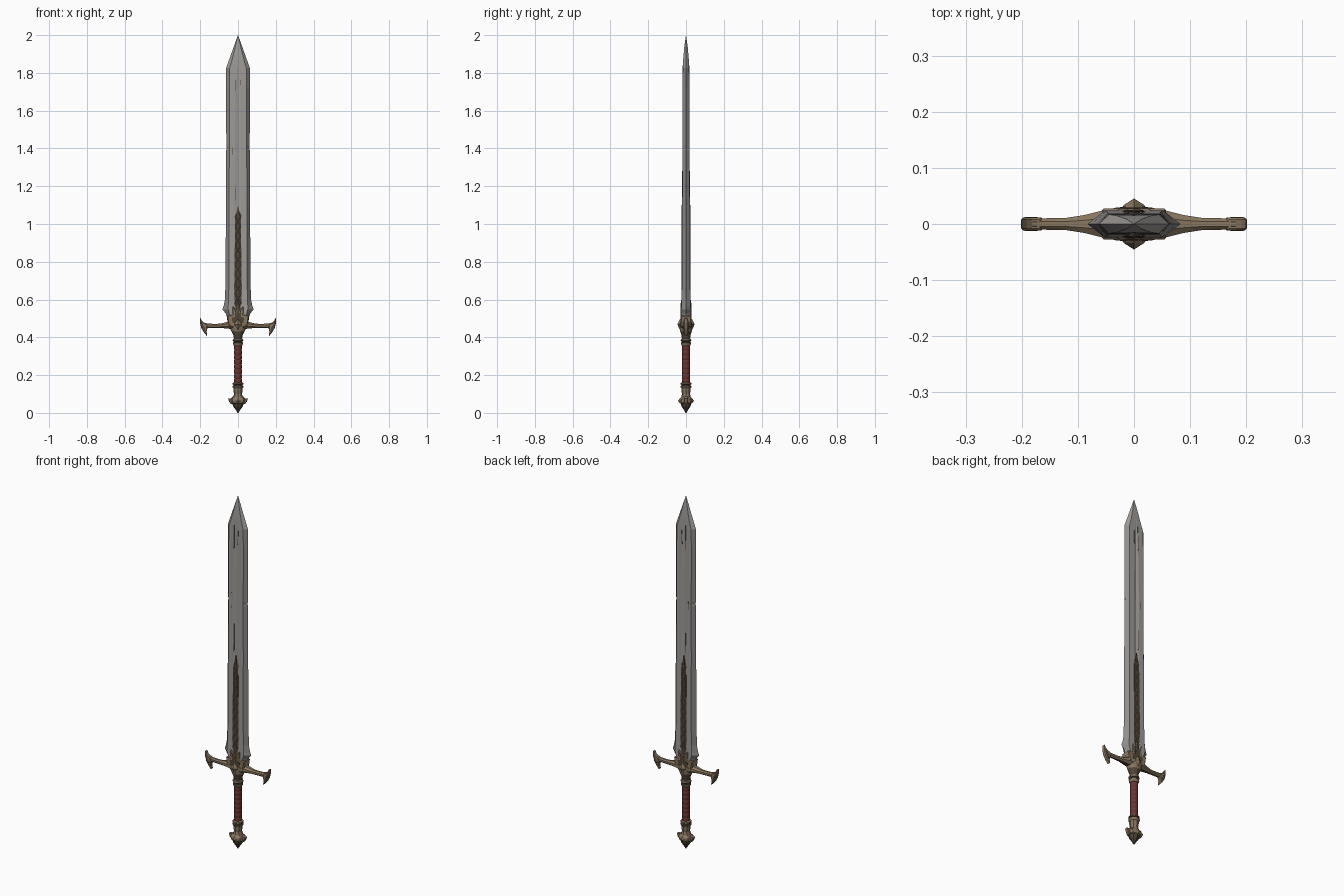
import bpy, bmesh, math

if "Cube" in bpy.data.objects:
    bpy.data.objects.remove(bpy.data.objects["Cube"])

def material(name, rgb):
    m = bpy.data.materials.new(name)
    m.diffuse_color = (*rgb, 1)
    m.use_nodes = True
    m.node_tree.nodes["Principled BSDF"].inputs["Base Color"].default_value = m.diffuse_color
    return m

STEEL = material("steel", (0.34, 0.325, 0.31))
EDGE = material("worn steel edge", (0.28, 0.27, 0.26))
BRONZE = material("aged bronze", (0.25, 0.185, 0.115))
DARK = material("dark tarnish", (0.085, 0.06, 0.04))
RED = material("red leather", (0.15, 0.036, 0.03))
WRAP = material("dark red wrap", (0.10, 0.025, 0.02))

def finish(name, bm, mats, rule=None):
    bmesh.ops.remove_doubles(bm, verts=bm.verts, dist=1e-5)
    bmesh.ops.recalc_face_normals(bm, faces=bm.faces)
    if rule:
        for f in bm.faces:
            f.material_index = rule(f)
    me = bpy.data.meshes.new(name)
    bm.to_mesh(me)
    bm.free()
    for m in mats:
        me.materials.append(m)
    ob = bpy.data.objects.new(name, me)
    bpy.context.collection.objects.link(ob)
    return ob

def loft(name, rings, mats, rule=None):
    bm = bmesh.new()
    vs = [[bm.verts.new(p) for p in r] for r in rings]
    n = len(rings[0])
    for a, b in zip(vs, vs[1:]):
        for i in range(n):
            j = (i + 1) % n
            bm.faces.new((a[i], a[j], b[j], b[i]))
    bm.faces.new(vs[0])
    bm.faces.new(vs[-1])
    return finish(name, bm, mats, rule)

def turned(name, rows, mats, rule=None, n=12):
    # rows of z, x radius, y radius
    return loft(name, [[(rx * math.cos(i * math.tau / n), ry * math.sin(i * math.tau / n), z)
                        for i in range(n)] for z, rx, ry in rows], mats, rule)

def plate(name, pts, y0, y1, mat, bevel=0.0):
    bm = bmesh.new()
    f = bm.faces.new([bm.verts.new((x, y0, z)) for x, z in pts])
    g = bmesh.ops.extrude_face_region(bm, geom=[f])
    for v in g["geom"]:
        if isinstance(v, bmesh.types.BMVert):
            v.co.y = y1
    ob = finish(name, bm, [mat])
    if bevel:
        b = ob.modifiers.new("bevel", "BEVEL")
        b.width = bevel
        b.segments = 1
    return ob

# blade: bevelled edges, shallow fuller, flared base, pointed tip
def section(z, w, b, f, t, d):
    front = [(w, 0), (b, -t), (f, -t), (0, -t + d), (-f, -t), (-b, -t), (-w, 0)]
    back = [(x, -y) for x, y in front[-2:0:-1]]
    return [(x, y, z) for x, y in front + back]

blade_rows = [(0.47, .055, .040, .020, .024, .004), (0.505, .058, .042, .020, .024, .004),
              (0.525, .064, .046, .020, .024, .004), (0.548, .083, .052, .020, .024, .004),
              (0.565, .076, .052, .020, .024, .004), (0.60, .069, .050, .020, .023, .004),
              (0.70, .066, .048, .019, .022, .004), (1.10, .064, .047, .018, .020, .004),
              (1.39, .063, .046, .016, .019, .004), (1.40, .059, .045, .016, .019, .004),
              (1.415, .062, .046, .016, .019, .004), (1.72, .063, .046, .012, .018, .004),
              (1.825, .063, .044, .005, .017, .001), (1.87, .047, .031, .003, .015, 0),
              (1.94, .022, .014, .001, .009, 0), (2.0, .0006, .0004, .0002, .0003, 0)]
loft("blade", [section(*r) for r in blade_rows], [STEEL, EDGE],
     lambda f: 1 if abs(f.calc_center_median().x) > 0.051 and f.calc_center_median().z < 1.83 else 0)

# engraved scroll panel in the fuller, with intertwined vines, both sides
for side, s in (("front", -1), ("back", 1)):
    plate(f"engraving_ground_{side}",
          [(-.022, .50), (.022, .50), (.019, .75), (.015, 1.03), (0, 1.10), (-.015, 1.03), (-.019, .75)],
          s * .016, s * .0225, DARK)
    for k, ph in enumerate((0, math.pi)):
        bm = bmesh.new()
        prev = None
        for i in range(121):
            z = 0.50 + 0.56 * i / 120
            x = (0.016 - 0.005 * i / 120) * math.sin(z * 62 + ph)
            y = s * (0.0245 - 0.002 * i / 120)
            cur = [bm.verts.new((x + dx, y + dy, z + dz)) for dx, dy, dz in
                   ((-.0045, -s * .003, -.003), (0, s * .001, 0), (.0045, -s * .003, .003))]
            if prev:
                for a in range(2):
                    bm.faces.new((prev[a], prev[a + 1], cur[a + 1], cur[a]))
            prev = cur
        finish(f"vine_{side}_{k}", bm, [BRONZE])
    # dark scratches toward the point
    for x, z, h in ((-.012, 1.70, .14), (.012, 1.73, .08), (-.028, 1.36, .09), (-.012, 1.12, .16)):
        y = s * .0165
        plate(f"scratch_{side}", [(x - .0015, z), (x + .0015, z + .01), (x + .002, z + h)],
              y, s * (.0202 if z < 1.3 else .0195), DARK)

# leaf-shaped langets rising from the guard
half = [(0, .60), (.012, .545), (.030, .57), (.029, .52), (.058, .515), (.050, .46)]
leaf = half + [(-x, z) for x, z in half[:0:-1]]
plate("langets", leaf, -.028, .028, BRONZE, .004)
for s in (-1, 1):
    plate("langet_inlay", [(x * .55, .47 + (z - .47) * .75) for x, z in leaf],
          s * .025, s * .0295, DARK)

# cross guard arms
arm = [(0, .466, .027, .034), (.03, .466, .025, .032), (.06, .464, .018, .025), (.09, .461, .013, .017),
       (.12, .460, .012, .012), (.16, .461, .013, .011), (.185, .464, .016, .010)]
arm = [(-x, *r) for x, *r in arm[:0:-1]] + arm
loft("cross_guard", [[(x, hy * math.cos(a), zc + hz * math.sin(a))
                      for a in [(i + .5) * math.tau / 8 for i in range(8)]]
                     for x, zc, hz, hy in arm], [BRONZE, DARK],
     lambda f: 1 if f.normal.z < -.85 else 0)

# crescent ends, boss on each face
for s in (-1, 1):
    plate("guard_crescent", [(s * x, z) for x, z in
          [(.200, .505), (.201, .475), (.194, .448), (.180, .425), (.163, .405),
           (.166, .43), (.162, .448), (.165, .473), (.182, .478), (.192, .488)]],
          -.012, .012, BRONZE, .004)
    plate("crescent_groove", [(s * x, z) for x, z in
          [(.194, .485), (.195, .472), (.187, .449), (.172, .425), (.176, .452), (.188, .470)]],
          -.0128, .0128, DARK)
    boss = []
    for k, y in ((1, .026), (.75, .034), (.03, .045)):
        boss.append([(.024 * k, s * y, .468), (0, s * y, .468 + .034 * k),
                     (-.024 * k, s * y, .468), (0, s * y, .468 - .034 * k)])
    loft("guard_boss", boss, [BRONZE])

# funnel under the guard and upper collar
turned("guard_socket", [(.385, .018, .018), (.395, .022, .022), (.41, .024, .024), (.43, .034, .030),
                        (.455, .045, .035), (.475, .05, .034)], [BRONZE, DARK],
       lambda f: 1 if .395 < f.calc_center_median().z < .425 else 0)
turned("upper_collar", [(.355, .021, .021), (.362, .026, .026), (.37, .027, .027), (.373, .023, .023),
                        (.378, .023, .023), (.382, .028, .028), (.39, .027, .027), (.395, .02, .02)],
       [BRONZE, DARK], lambda f: 1 if .371 < f.calc_center_median().z < .38 else 0)

# leather grip with narrow wrap seams
grip = []
for i in range(9):
    z = .155 + .025 * i
    grip += [(z, .0195, .0205), (z + .004, .0195, .0205), (z + .006, .0205, .0215), (z + .023, .0205, .0215)]
turned("grip", grip[:-2], [RED, WRAP],
       lambda f: 1 if (f.calc_center_median().z - .155) % .025 < .0045 else 0)

# pommel: collar, neck, flared crown and point
turned("lower_collar", [(.13, .022, .022), (.135, .028, .028), (.142, .03, .03), (.145, .025, .025),
                        (.149, .025, .025), (.152, .029, .029), (.158, .028, .028), (.163, .02, .02)],
       [BRONZE, DARK], lambda f: 1 if .143 < f.calc_center_median().z < .151 else 0)
turned("pommel", [(0, .002, .002), (.022, .016, .015), (.035, .026, .024), (.048, .030, .027),
                  (.052, .038, .032), (.066, .042, .036), (.074, .040, .034), (.084, .026, .025),
                  (.10, .021, .021), (.118, .024, .024), (.135, .024, .024)], [BRONZE, DARK],
       lambda f: 1 if f.calc_center_median().z < .05 else 0, 8)
for s in (-1, 1):
    plate("pommel_spur", [(s * x, z) for x, z in
          [(.025, .09), (.040, .075), (.053, .078), (.046, .058), (.036, .045), (.02, .05)]],
          -.011, .011, BRONZE, .003)
    loft("pommel_stud", [[(.016 * k, s * y, .064), (0, s * y, .064 + .018 * k),
                          (-.016 * k, s * y, .064), (0, s * y, .064 - .018 * k)]
                         for k, y in ((1, .028), (.05, .042))], [BRONZE])

# smooth rounded parts, keep hard edges
for ob in bpy.data.objects:
    ob.select_set(ob.name.split(".")[0] in ("cross_guard", "guard_socket", "upper_collar", "grip", "lower_collar"))
    if ob.select_get():
        bpy.context.view_layer.objects.active = ob
bpy.ops.object.shade_smooth_by_angle(angle=math.radians(35))
